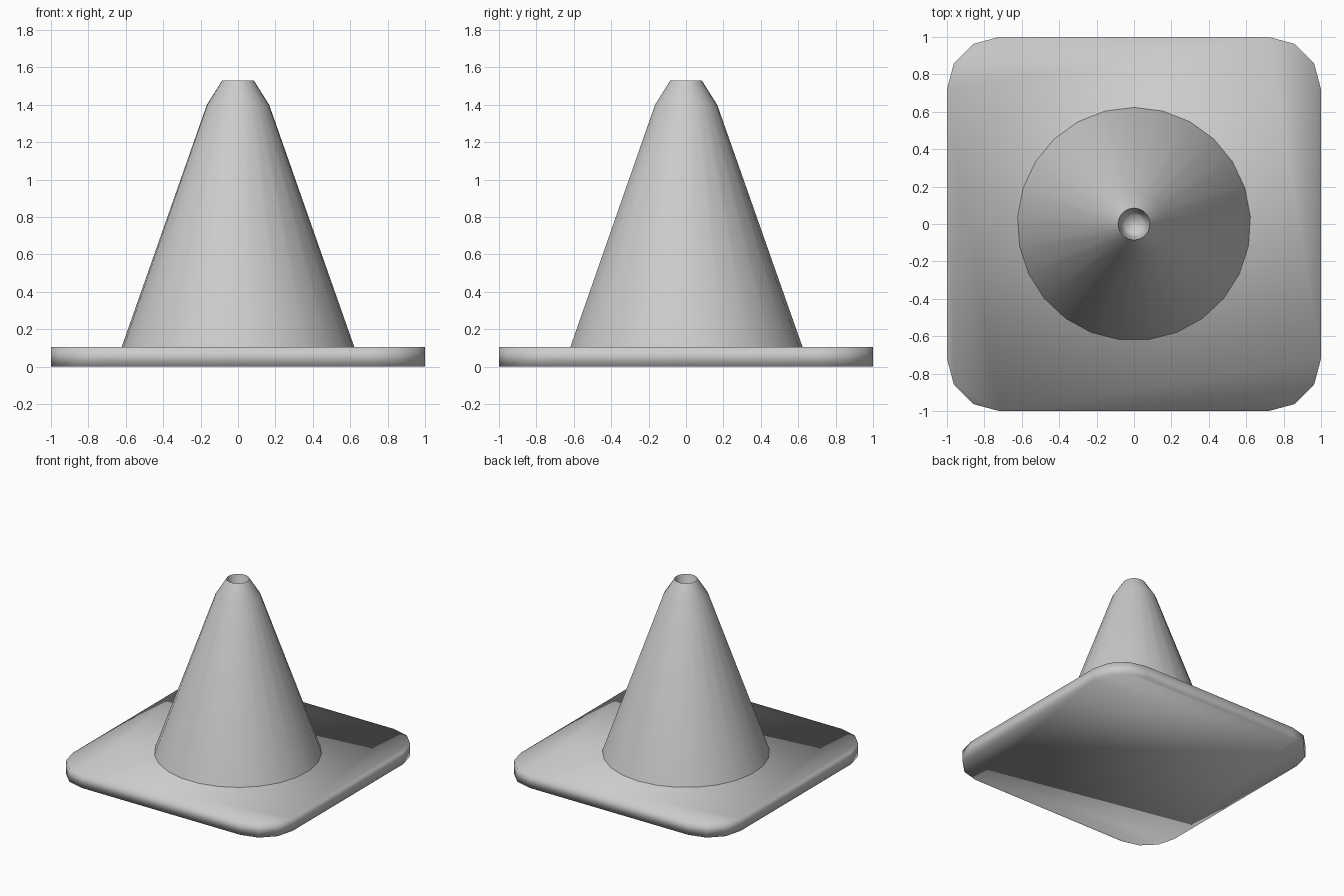
import bpy, bmesh, math

if "Cube" in bpy.data.objects:
    bpy.data.objects.remove(bpy.data.objects["Cube"])

grey = bpy.data.materials.new("plain grey")
grey.diffuse_color = (0.6, 0.6, 0.6, 1)
grey.use_nodes = True
grey.node_tree.nodes["Principled BSDF"].inputs["Base Color"].default_value = grey.diffuse_color


def make_object(name, bm):
    bmesh.ops.recalc_face_normals(bm, faces=bm.faces[:])
    mesh = bpy.data.meshes.new(name)
    bm.to_mesh(mesh)
    bm.free()
    mesh.materials.append(grey)
    for p in mesh.polygons:
        p.use_smooth = True
    ob = bpy.data.objects.new(name, mesh)
    bpy.context.collection.objects.link(ob)
    return ob


# base plate: square with rounded corners, softly shaded all over
H, R, T, STEPS = 1.0, 0.28, 0.105, 3
bm = bmesh.new()
ring = []
for q in range(4):
    mid = math.pi / 4 + q * math.pi / 2
    cx = math.copysign(H - R, math.cos(mid))
    cy = math.copysign(H - R, math.sin(mid))
    for i in range(STEPS + 1):
        a = q * math.pi / 2 + i * math.pi / 2 / STEPS
        ring.append((cx + R * math.cos(a), cy + R * math.sin(a)))
low = [bm.verts.new((x, y, 0)) for x, y in ring]
high = [bm.verts.new((x, y, T)) for x, y in ring]
bm.faces.new(low[::-1])
bm.faces.new(high)
n = len(ring)
for i in range(n):
    j = (i + 1) % n
    bm.faces.new((low[i], low[j], high[j], high[i]))
make_object("base_plate", bm)

# cone body: turned profile with 25 sides and a small hollow at the tip
SIDES = 25
profile = [(0.625, 0.10), (0.167, 1.40), (0.085, 1.53), (0.07, 1.46), (0.05, 1.41)]
bm = bmesh.new()
rings = []
for r, z in profile:
    rings.append([bm.verts.new((r * math.cos(a), r * math.sin(a), z))
                  for a in (math.pi / 2 + 2 * math.pi * k / SIDES for k in range(SIDES))])
for a, b in zip(rings, rings[1:]):
    for k in range(SIDES):
        j = (k + 1) % SIDES
        bm.faces.new((a[k], a[j], b[j], b[k]))
bm.faces.new(rings[-1])
bm.faces.new(rings[0][::-1])
# keep the hidden foot and the tip rim crisp
for e in bm.edges:
    if all(abs(v.co.z - 0.10) < 1e-4 or abs(v.co.z - 1.53) < 1e-4 for v in e.verts):
        e.smooth = False
make_object("cone_body", bm)
